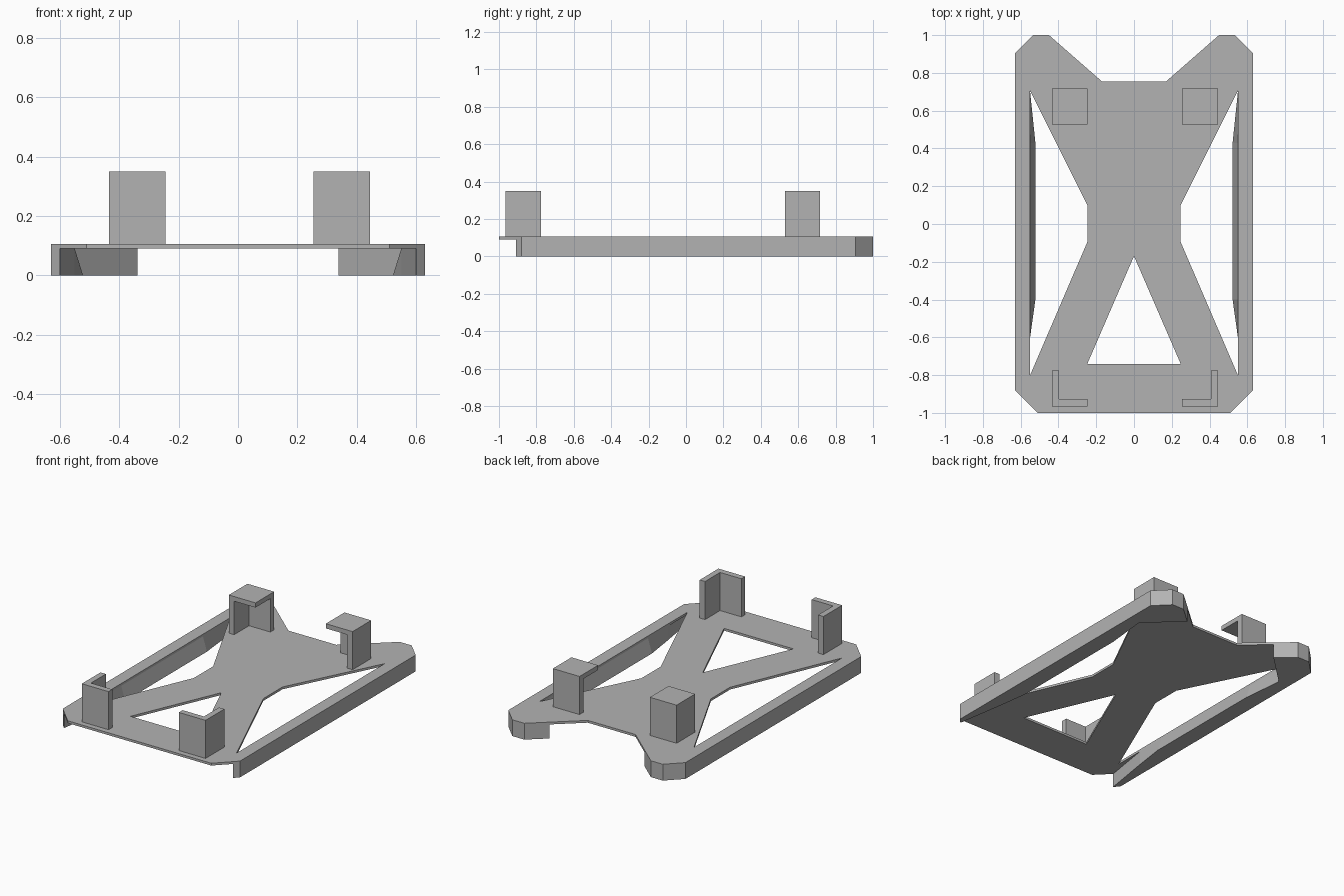
import bpy
import bmesh

cube = bpy.data.objects.get("Cube")
if cube:
    bpy.data.objects.remove(cube, do_unlink=True)

grey = bpy.data.materials.new("plain grey")
grey.use_nodes = True
grey.diffuse_color = (0.45, 0.45, 0.45, 1)
grey.node_tree.nodes["Principled BSDF"].inputs["Base Color"].default_value = (0.45, 0.45, 0.45, 1)


def finish(bm, name):
    """Clean the mesh and link it as a flat-shaded object."""
    bmesh.ops.remove_doubles(bm, verts=bm.verts, dist=0.0001)
    bmesh.ops.recalc_face_normals(bm, faces=bm.faces)
    mesh = bpy.data.meshes.new(name)
    bm.to_mesh(mesh)
    bm.free()
    mesh.materials.append(grey)
    for poly in mesh.polygons:
        poly.use_smooth = False
    obj = bpy.data.objects.new(name, mesh)
    bpy.context.scene.collection.objects.link(obj)
    return obj


def loft(name, low, high, z0, z1):
    """Solid between two outlines with equal point counts."""
    bm = bmesh.new()
    a = [bm.verts.new((x, y, z0)) for x, y in low]
    b = [bm.verts.new((x, y, z1)) for x, y in high]
    bm.faces.new(a)
    bm.faces.new(b)
    for i in range(len(a)):
        j = (i + 1) % len(a)
        bm.faces.new((a[i], a[j], b[j], b[i]))
    return finish(bm, name)


def flip(points, side, shift=0.0):
    return [(side * x + shift, y) for x, y in points]


def plate(name, loops, z0, z1):
    """Flat plate from an outline followed by its holes."""
    curve = bpy.data.curves.new(name, 'CURVE')
    curve.dimensions = '2D'
    curve.fill_mode = 'BOTH'
    curve.extrude = (z1 - z0) / 2
    for loop in loops:
        spline = curve.splines.new('POLY')
        spline.points.add(len(loop) - 1)
        for point, (x, y) in zip(spline.points, loop):
            point.co = (x, y, 0, 1)
        spline.use_cyclic_u = True
    temp = bpy.data.objects.new(name + "_outline", curve)
    mesh = bpy.data.meshes.new_from_object(temp)
    bm = bmesh.new()
    bm.from_mesh(mesh)
    bpy.data.objects.remove(temp)
    bpy.data.meshes.remove(mesh)
    bpy.data.curves.remove(curve)
    bmesh.ops.translate(bm, verts=bm.verts, vec=(0, 0, (z0 + z1) / 2))
    return finish(bm, name)


UNDER, TOP, POST_TOP = 0.09, 0.105, 0.35

# Base plate with notched back, two side openings and a front triangle
half = [(0.51, -1), (0.63, -0.88), (0.63, 0.905), (0.535, 1), (0.45, 1), (0.17, 0.755)]
side_hole = [(0.55, 0.705), (0.247, 0.1), (0.247, -0.095), (0.55, -0.8)]
front_hole = [(0, -0.17), (0.247, -0.74), (-0.247, -0.74)]
outline = half + flip(half, -1)[::-1]
plate("base_plate", [outline, side_hole, flip(side_hole, -1), front_hole], UNDER, TOP)

# Side rails: inner wall leans inward at the bottom, back end hooks round the corner
outer = [(0.6, -0.91), (0.63, -0.88), (0.63, 0.905), (0.535, 1), (0.45, 1), (0.338, 0.902)]
rail_low = outer + [(0.55, 0.7), (0.522, 0.43), (0.522, -0.4), (0.55, -0.6)]
rail_high = outer + [(0.55, 0.7), (0.55, 0.43), (0.55, -0.4), (0.55, -0.6)]

# Corner posts: L-shaped walls, the back pair closed by a cap
IN, OUT, WALL, CAP, SHIFT = 0.25, 0.44, 0.038, 0.03, 0.005


def corner(end, inner):
    step = WALL if inner > end else -WALL
    return [(OUT, end), (OUT, inner), (OUT - WALL, inner),
            (OUT - WALL, end + step), (IN, end + step), (IN, end)]


front_l = corner(-0.965, -0.775)
back_l = corner(0.717, 0.528)
cap = [(IN, 0.528), (OUT, 0.528), (OUT, 0.717), (IN, 0.717)]

for side, label in ((1, "left"), (-1, "right")):
    loft(label + "_rail", flip(rail_low, side), flip(rail_high, side), 0, UNDER)
    parts = (("front_post", front_l, TOP, POST_TOP),
             ("back_post", back_l, TOP, POST_TOP - CAP),
             ("back_post_cap", cap, POST_TOP - CAP, POST_TOP))
    for name, shape, z0, z1 in parts:
        points = flip(shape, side, SHIFT)
        loft(label + "_" + name, points, points, z0, z1)
